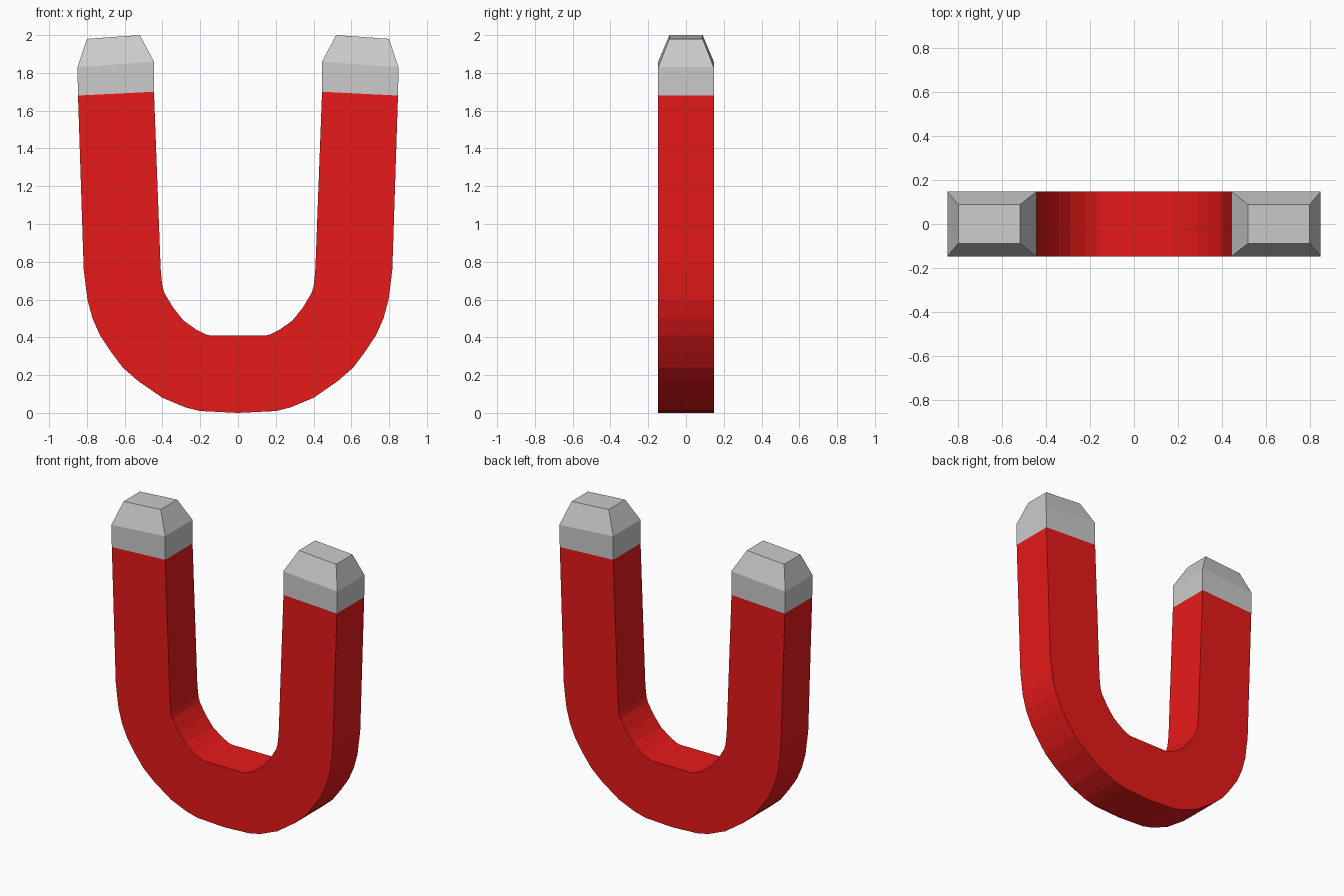
import bpy
import bmesh

if "Cube" in bpy.data.objects:
    bpy.data.objects.remove(bpy.data.objects["Cube"])

HALF_Y = 0.147


def add_ring(bm, inner, outer, half_y):
    """Rectangular cross-section between an inner and an outer (x, z) point."""
    corners = [(inner, -half_y), (outer, -half_y), (outer, half_y), (inner, half_y)]
    return [bm.verts.new((p[0], y, p[1])) for p, y in corners]


def half_loft(name, sections, cap_end=False):
    """Loft the right half through the sections and mirror it across x = 0."""
    bm = bmesh.new()
    rings = [add_ring(bm, *s) for s in sections]
    for a, b in zip(rings, rings[1:]):
        for i in range(4):
            j = (i + 1) % 4
            bm.faces.new((a[i], a[j], b[j], b[i]))
    if cap_end:
        bm.faces.new(rings[-1])
    # the lofted sides run counter-clockwise along the bar
    bmesh.ops.recalc_face_normals(bm, faces=bm.faces)
    probe = max(bm.faces, key=lambda f: f.calc_center_median().x)
    if probe.normal.x < 0:
        bmesh.ops.reverse_faces(bm, faces=bm.faces)
    mesh = bpy.data.meshes.new(name)
    bm.to_mesh(mesh)
    bm.free()
    obj = bpy.data.objects.new(name, mesh)
    bpy.context.collection.objects.link(obj)
    mirror = obj.modifiers.new("Mirror", "MIRROR")
    mirror.use_axis[0] = True
    mirror.use_clip = True
    return obj


# Red U-shaped bar: inner and outer outline from the bottom centre upward
inner = [(0, .41), (.15, .41), (.17, .415), (.22, .44), (.29, .49), (.345, .56),
         (.39, .635), (.40, .67), (.405, .71), (.41, .77), (.445, 1.70)]
outer = [(0, 0), (.20, .01), (.28, .03), (.40, .08), (.53, .17), (.61, .24),
         (.67, .32), (.73, .41), (.77, .50), (.797, .60), (.847, 1.68)]
outer.insert(-1, (.817, .76))
inner.insert(-1, (.411, .80))
body = half_loft("magnet_body", [(i, o, HALF_Y) for i, o in zip(inner, outer)])

red = bpy.data.materials.new("red_paint")
red.diffuse_color = (0.8, 0.01, 0.01, 1)
red.use_nodes = True
red.node_tree.nodes["Principled BSDF"].inputs["Base Color"].default_value = red.diffuse_color
body.data.materials.append(red)

# Bare steel pole tips with a chamfered end
half_loft("pole_tips", [
    ((.445, 1.70), (.847, 1.68), HALF_Y),
    ((.445, 1.86), (.85, 1.83), HALF_Y),
    ((.52, 2.0), (.80, 1.98), .088),
], cap_end=True)
